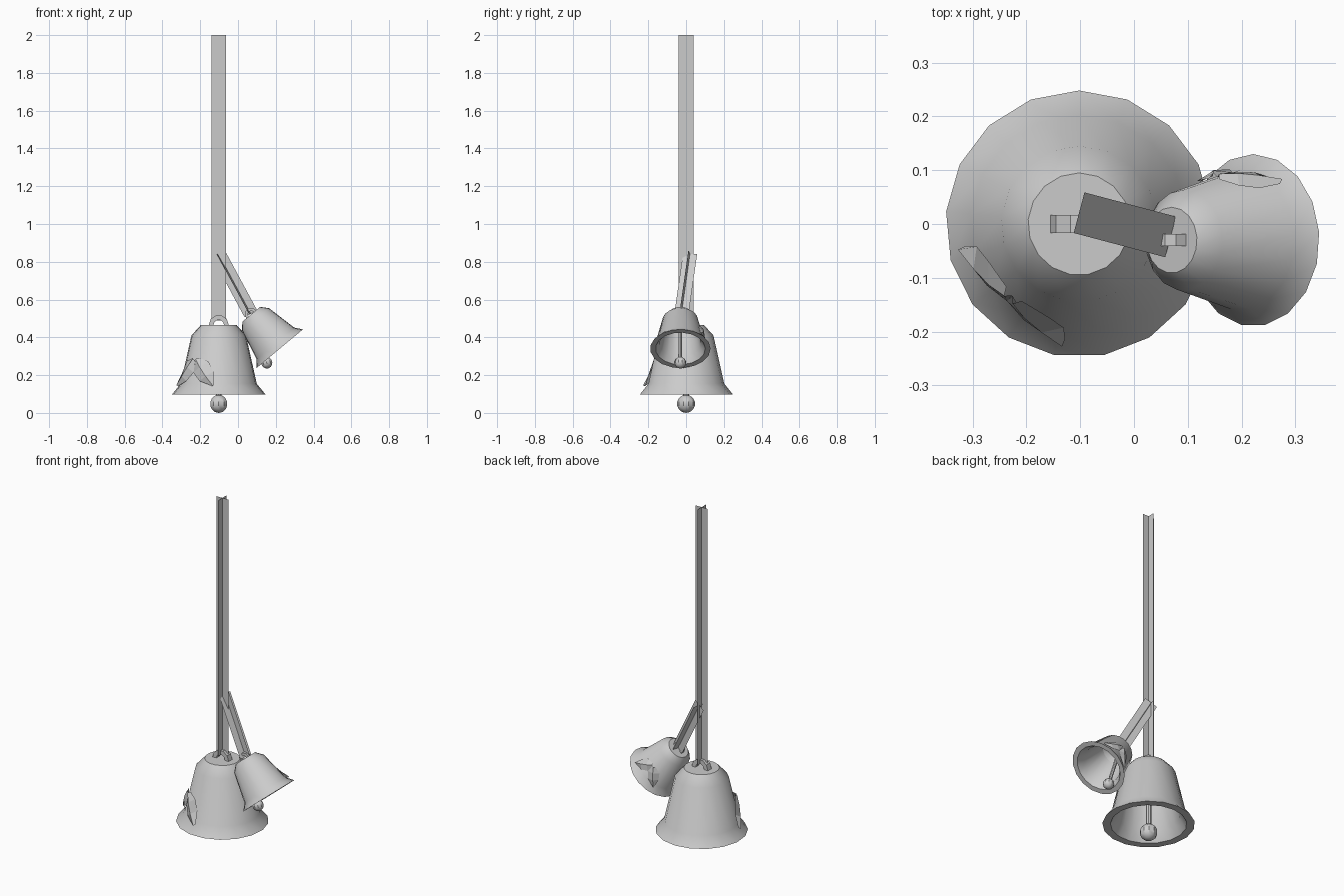
import bpy, bmesh, math
from mathutils import Matrix, Vector

cube = bpy.data.objects.get("Cube")
if cube:
    bpy.data.objects.remove(cube)

GREY = bpy.data.materials.new("light_grey")
GREY.use_nodes = True
GREY.diffuse_color = (0.6, 0.6, 0.6, 1)
GREY.node_tree.nodes["Principled BSDF"].inputs["Base Color"].default_value = (0.6, 0.6, 0.6, 1)

SIDES = 17
# Bell section (radius, height), measured from the centre of the crown
OUTER = [(0.095, 0), (0.145, -0.055), (0.202, -0.31), (0.248, -0.367)]
INNER = [(0.205, -0.367), (0.17, -0.31), (0.125, -0.075), (0.08, -0.03)]


def finish(name, bm, matrix, smooth=True):
    bmesh.ops.recalc_face_normals(bm, faces=bm.faces)
    mesh = bpy.data.meshes.new(name)
    bm.to_mesh(mesh)
    bm.free()
    mesh.transform(matrix)
    mesh.materials.append(GREY)
    obj = bpy.data.objects.new(name, mesh)
    bpy.context.collection.objects.link(obj)
    if smooth:
        bpy.ops.object.select_all(action="DESELECT")
        obj.select_set(True)
        bpy.context.view_layer.objects.active = obj
        bpy.ops.object.shade_smooth_by_angle(angle=math.radians(30))
    return obj


def skin(bm, rings, closed=True):
    """Join consecutive rows of vertices with quads."""
    for a, b in zip(rings, rings[1:]):
        n = len(a)
        for i in range(n if closed else n - 1):
            j = (i + 1) % n
            bm.faces.new((a[i], a[j], b[j], b[i]))


def bell(name, matrix):
    bm = bmesh.new()
    rings = []
    for r, z in OUTER + INNER:
        angles = [math.pi / 2 + math.tau * i / SIDES for i in range(SIDES)]
        rings.append([bm.verts.new((r * math.cos(a), r * math.sin(a), z)) for a in angles])
    skin(bm, rings)
    bm.faces.new(rings[0])
    bm.faces.new(rings[-1])
    finish(name, bm, matrix)


def clapper(name, matrix):
    bm = bmesh.new()
    bmesh.ops.create_cone(bm, cap_ends=True, segments=8, radius1=0.015, radius2=0.015,
                          depth=0.38, matrix=Matrix.Translation((0, 0, -0.21)))
    bmesh.ops.create_uvsphere(bm, u_segments=10, v_segments=7, radius=0.048,
                              matrix=Matrix.Translation((0, 0, -0.417)))
    finish(name, bm, matrix)


def loop(name, matrix):
    """Square-section arch standing on the crown."""
    bm = bmesh.new()
    rings = []
    for i in range(6):
        a = math.pi * i / 5
        rings.append([bm.verts.new((r * math.cos(a), y, r * math.sin(a)))
                      for r, y in ((0.053, -0.017), (0.053, 0.017), (0.028, 0.017), (0.028, -0.017))])
    skin(bm, rings)
    bm.faces.new(rings[0])
    bm.faces.new(rings[-1])
    finish(name, bm, matrix)


def bell_radius(z):
    for (r0, z0), (r1, z1) in zip(OUTER, OUTER[1:]):
        if z >= z1:
            return r0 + (r1 - r0) * (z0 - z) / (z0 - z1)
    return OUTER[-1][0]


def leaves(name, matrix, heading):
    """Two ridged leaves hanging apart from one point on the bell wall."""
    bm = bmesh.new()
    for side in (-1, 1):
        rows = []
        for t, width in ((0, 0.012), (0.3, 0.05), (0.65, 0.042), (1, 0.004)):
            row = []
            for edge in (-1, 0, 1):
                across = side * (0.01 + 0.10 * t) + edge * width * 0.8
                z = -0.18 - 0.14 * t + side * edge * width * 0.6
                r = bell_radius(z) + (0.02 if edge == 0 else 0.007)
                a = heading + across / 0.18
                row.append(bm.verts.new((r * math.cos(a), r * math.sin(a), z)))
            rows.append(row)
        skin(bm, rows, closed=False)
    finish(name, bm, matrix, smooth=False)


def rope(name, bottom, top):
    """Two flat strips crossing along the rope's axis."""
    axis = (top - bottom).normalized()
    across = Vector((0, 1, 0)) if abs(axis.x) < 0.01 else Vector((-axis.y, axis.x, 0)).normalized()
    bm = bmesh.new()
    for side in (across, axis.cross(across)):
        bm.faces.new([bm.verts.new(p) for p in (bottom - side * 0.039, bottom + side * 0.039,
                                                top + side * 0.039, top - side * 0.039)])
    finish(name, bm, Matrix(), smooth=False)


def place(at, scale, tilt):
    return Matrix.Translation(at) @ Matrix.Rotation(tilt, 4, "Y") @ Matrix.Scale(scale, 4)


# Upright large bell and tilted small bell: crown, scale, bell tilt, clapper tilt, leaf heading
for label, at, scale, tilt, swing, heading in (
        ("large", (-0.102, 0, 0.465), 1, 0, 0, 227),
        ("small", (0.07, -0.03, 0.522), 0.645, -0.695, -0.31, 85)):
    body = place(at, scale, tilt)
    bell(label + "_bell", body)
    loop(label + "_loop", body)
    leaves(label + "_leaves", body, math.radians(heading))
    clapper(label + "_clapper", place(at, scale, swing))

rope("large_rope", Vector((-0.102, 0, 0.49)), Vector((-0.102, 0, 2.0)))
rope("small_rope", Vector((0.068, -0.024, 0.525)), Vector((-0.102, 0.021, 0.84)))
